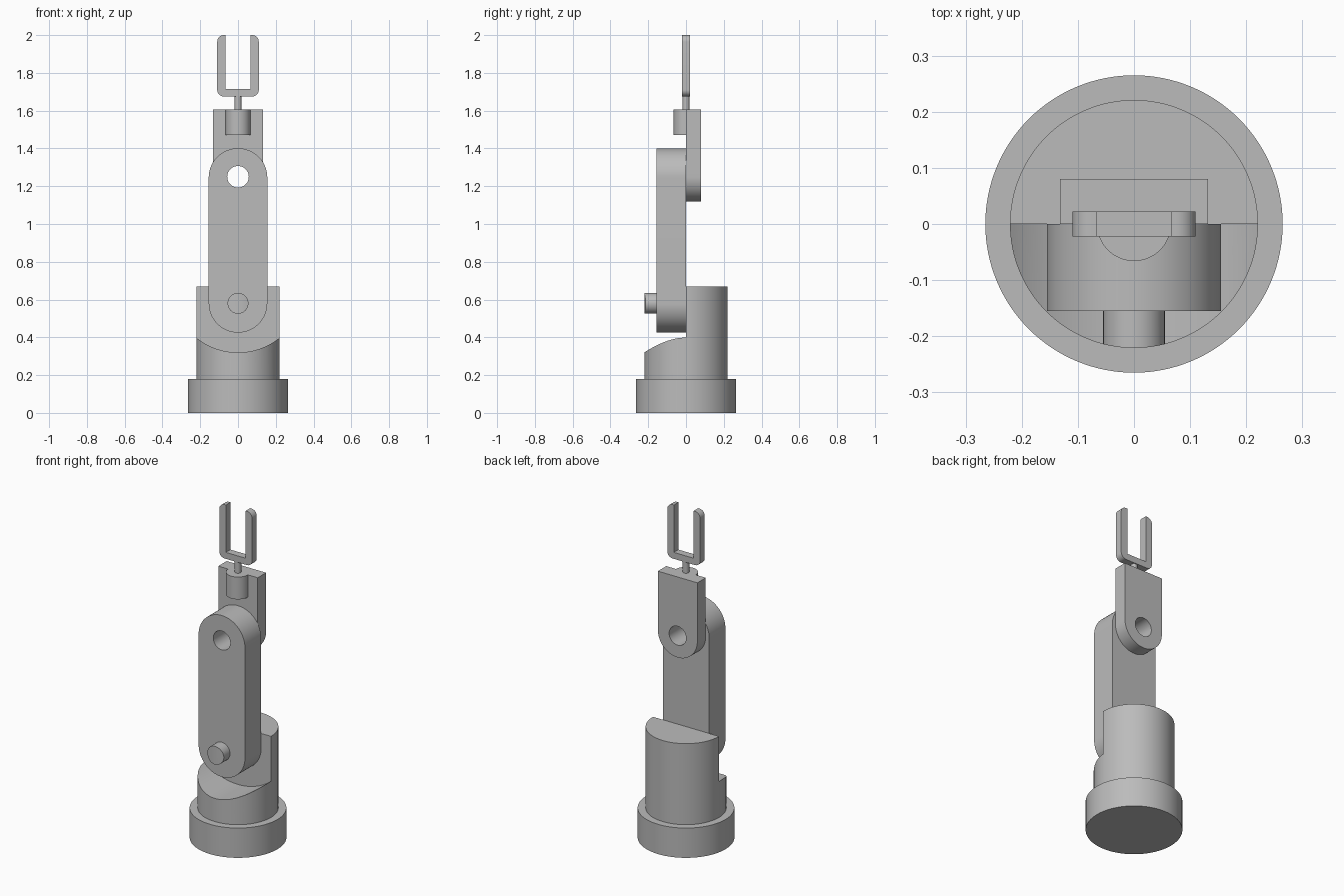
import bpy, bmesh
from math import sin, cos, pi, radians
from mathutils import Vector, Matrix

cube = bpy.data.objects.get("Cube")
if cube:
    bpy.data.objects.remove(cube, do_unlink=True)

GREY = (0.5, 0.5, 0.5, 1)
grey = bpy.data.materials.new("plain grey")
grey.use_nodes = True
grey.diffuse_color = GREY
grey.node_tree.nodes["Principled BSDF"].inputs["Base Color"].default_value = GREY


def finish(name, bm):
    bmesh.ops.recalc_face_normals(bm, faces=bm.faces)
    mesh = bpy.data.meshes.new(name)
    bm.to_mesh(mesh)
    bm.free()
    mesh.materials.append(grey)
    ob = bpy.data.objects.new(name, mesh)
    bpy.context.collection.objects.link(ob)
    return ob


def cylinder(name, radius, a, b, segments=96):
    """Cylinder between the points a and b."""
    a, b = Vector(a), Vector(b)
    turn = (b - a).to_track_quat('Z', 'Y').to_matrix().to_4x4()
    bm = bmesh.new()
    bmesh.ops.create_cone(bm, cap_ends=True, segments=segments, radius1=radius,
                          radius2=radius, depth=(b - a).length,
                          matrix=Matrix.Translation((a + b) / 2) @ turn)
    return finish(name, bm)


def plate(name, outline, y0, y1):
    """Closed x-z outline extruded from y0 to y1."""
    bm = bmesh.new()
    face = bm.faces.new([bm.verts.new((x, y0, z)) for x, z in outline])
    new = bmesh.ops.extrude_face_region(bm, geom=[face])["geom"]
    verts = [v for v in new if isinstance(v, bmesh.types.BMVert)]
    bmesh.ops.translate(bm, verts=verts, vec=(0, y1 - y0, 0))
    return finish(name, bm)


def arc(x, z, r, start, end, steps):
    angles = [radians(start + (end - start) * i / steps) for i in range(steps + 1)]
    return [(x + r * cos(t), z + r * sin(t)) for t in angles]


def boolean(ob, cutter, operation='DIFFERENCE', keep=False):
    mod = ob.modifiers.new("cut", 'BOOLEAN')
    mod.operation, mod.solver, mod.object = operation, 'EXACT', cutter
    bpy.context.view_layer.objects.active = ob
    bpy.ops.object.modifier_apply(modifier=mod.name)
    if not keep:
        bpy.data.objects.remove(cutter, do_unlink=True)


TURRET_R, ELBOW_Z, SHOULDER_Z = 0.221, 1.25, 0.58

# Base and turret, with a curved seat cut into the turret's front half
base = cylinder("base", 0.265, (0, 0, 0), (0, 0, 0.18), 128)
turret = cylinder("turret", TURRET_R, (0, 0, 0.18), (0, 0, 0.67), 128)
boolean(turret, cylinder("seat_cutter", 0.35, (0, -0.5, 0.67), (0, 0, 0.67), 192))

# Shoulder pin, its end following the turret's round side
pin = cylinder("shoulder_pin", 0.055, (0, -0.3, SHOULDER_Z), (0, 0.01, SHOULDER_Z), 64)
boolean(pin, cylinder("pin_trimmer", TURRET_R, (0, 0, 0.4), (0, 0, 0.8), 128), 'INTERSECT')

# Lower arm with round ends, upper arm with a round lower end
W, U = 0.155, 0.132
lower_arm = plate("lower_arm", arc(0, ELBOW_Z - 0.004, W, 0, 180, 48)
                  + arc(0, SHOULDER_Z, W, 180, 360, 48), -W, 0)
upper_arm = plate("upper_arm", arc(0, ELBOW_Z, U, 180, 360, 48)
                  + [(U, 1.605), (-U, 1.605)], 0, 0.08)
for arm in (lower_arm, upper_arm):
    boolean(arm, cylinder("elbow_cutter", 0.057, (0, -0.3, ELBOW_Z), (0, 0.3, ELBOW_Z), 64))

# Half-round wrist socket and the gripper stem
socket = cylinder("wrist_socket", 0.066, (0, 0, 1.47), (0, 0, 1.605), 64)
stem = cylinder("gripper_stem", 0.018, (0, 0, 1.55), (0, 0, 1.69), 32)

# U-shaped gripper with rounded outer corners
OUT, IN, R = 0.11, 0.066, 0.035
right_half = (arc(OUT - R, 1.675 + R, R, 270, 360, 12)
              + arc(OUT - R, 2 - R, R, 0, 90, 12) + [(IN, 2), (IN, 1.714)])
gripper = plate("gripper", right_half + [(-x, z) for x, z in reversed(right_half)],
                -0.022, 0.022)

# Smooth the round sides and keep the edges crisp
bpy.ops.object.select_all(action='DESELECT')
for ob in (base, turret, pin, lower_arm, upper_arm, socket, stem, gripper):
    ob.select_set(True)
bpy.context.view_layer.objects.active = base
bpy.ops.object.shade_smooth_by_angle(angle=radians(30))
